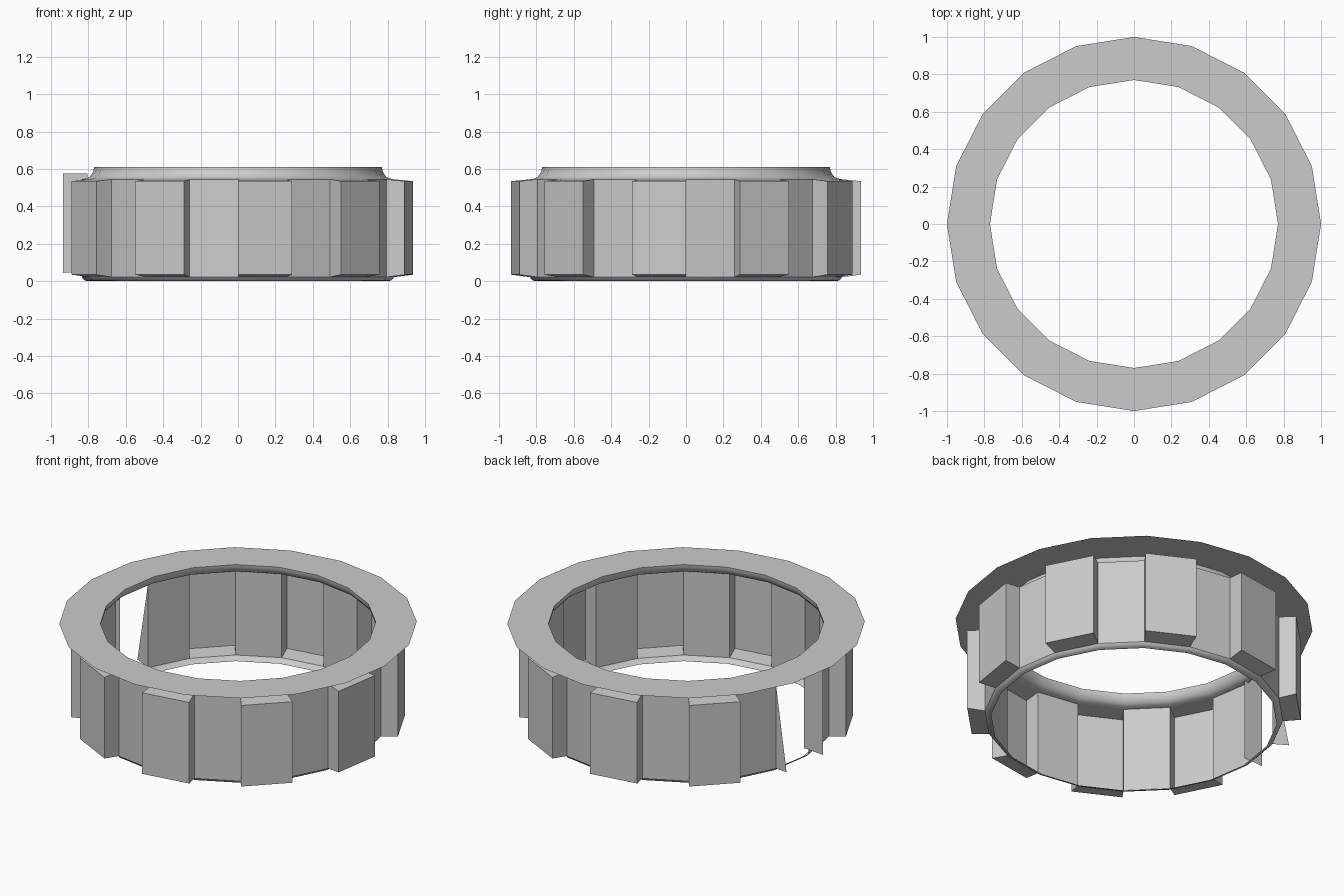
import bpy, bmesh
from math import sin, cos, pi

if "Cube" in bpy.data.objects:
    bpy.data.objects.remove(bpy.data.objects["Cube"])

N = 20                      # sides of the ring
R_IN, R_OUT = 0.835, 0.935  # wall radius between and on the teeth
BROKEN = 14                 # the tooth that is left open


def pt(i, r, z):
    a = 2 * pi * i / N
    return (r * sin(a), -r * cos(a), z)


def make(name, quads, smooth=False):
    bm = bmesh.new()
    for f in quads:
        bm.faces.new([bm.verts.new(p) for p in f])
    bmesh.ops.remove_doubles(bm, verts=bm.verts, dist=1e-4)
    me = bpy.data.meshes.new(name)
    bm.to_mesh(me)
    bm.free()
    ob = bpy.data.objects.new(name, me)
    bpy.context.collection.objects.link(ob)
    if smooth:
        bpy.context.view_layer.objects.active = ob
        ob.select_set(True)
        bpy.ops.object.shade_smooth_by_angle(angle=0.6)
        ob.select_set(False)
    return ob


def sweep(profile):
    """Quads of a profile (r, z), listed bottom to top, turned around z."""
    return [[pt(i, *a), pt(i + 1, *a), pt(i + 1, *b), pt(i, *b)]
            for i in range(N) for a, b in zip(profile, profile[1:])]


# Flat sheet flange on top
make("top_flange", sweep([(1.0, 0.61), (0.77, 0.61)]))

# Curved neck under the flange and rounded lip at the bottom
make("neck", sweep([(R_IN, 0.545), (0.81, 0.549), (0.793, 0.558),
                    (0.78, 0.575), (0.772, 0.592), (0.77, 0.61)]), True)
make("bottom_lip", sweep([(0.80, 0.0), (0.818, 0.004), (0.828, 0.012),
                          (R_IN, 0.022)]), True)

# Wall: even sections stand out as hollow teeth, odd ones stay back
zb, zt = 0.022, 0.545       # wall ends
ob_, ot = 0.035, 0.535      # tooth face ends
wall, teeth = [], []
for i in range(N):
    j = i + 1
    if i % 2:
        wall += [[pt(i, R_IN, zb), pt(j, R_IN, zb), pt(j, R_IN, zt), pt(i, R_IN, zt)]]
    elif i != BROKEN:
        section = [(R_IN, zb), (R_OUT, ob_), (R_OUT, ot), (R_IN, zt)]
        for a, b in zip(section, section[1:]):
            teeth.append([pt(i, *a), pt(j, *a), pt(j, *b), pt(i, *b)])
        teeth.append([pt(i, *s) for s in reversed(section)])
        teeth.append([pt(j, *s) for s in section])
make("recessed_wall", wall)
make("teeth", teeth)

# Remains of the open tooth: a slanted sliver and one raised side
k = BROKEN
make("open_tooth_sides", [
    [pt(k, R_IN, zt), pt(k, R_OUT, ob_), pt(k, R_IN, zb)],
    [pt(k + 1, R_IN - 0.03, zb + 0.03), pt(k + 1, R_OUT, 0.045),
     pt(k + 1, R_OUT, 0.575), pt(k + 1, R_IN - 0.03, 0.575)]])
